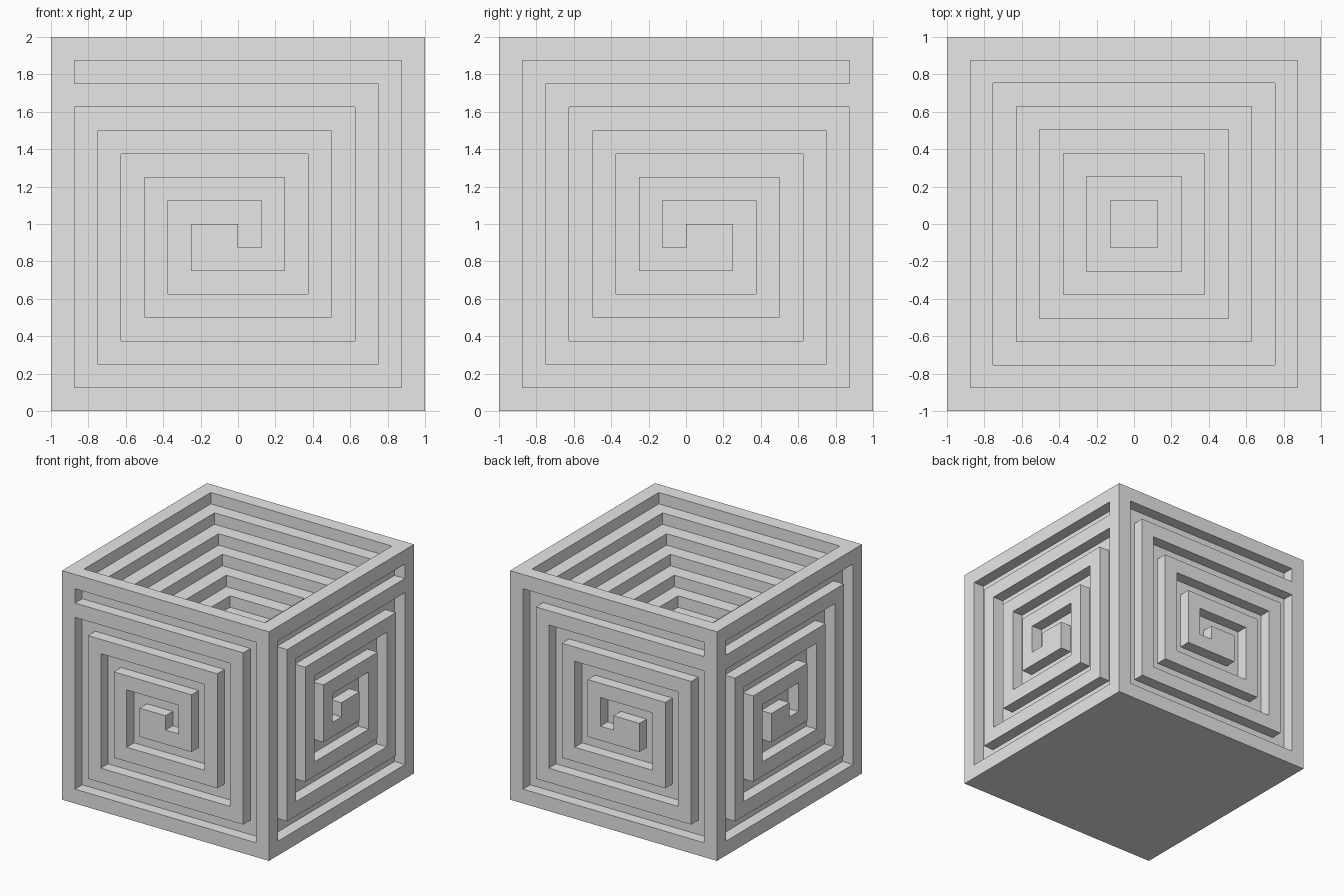
import bpy, bmesh
from mathutils import Vector

cube = bpy.data.objects.get("Cube")
if cube:
    bpy.data.objects.remove(cube, do_unlink=True)

GROOVE = 0.125   # groove width
DEPTH = 0.1      # groove depth and pit step height

grey = bpy.data.materials.new("plain grey")
grey.use_nodes = True
grey.diffuse_color = (0.8, 0.8, 0.8, 1)
grey.node_tree.nodes["Principled BSDF"].inputs["Base Color"].default_value = (0.8, 0.8, 0.8, 1)


def make_object(name, bm):
    bmesh.ops.recalc_face_normals(bm, faces=bm.faces)
    mesh = bpy.data.meshes.new(name)
    bm.to_mesh(mesh)
    bm.free()
    mesh.materials.append(grey)
    obj = bpy.data.objects.new(name, mesh)
    bpy.context.collection.objects.link(obj)
    return obj


# Cube body with a stepped square pit sunk into the top
bm = bmesh.new()
bmesh.ops.create_cube(bm, size=2)
bmesh.ops.translate(bm, vec=(0, 0, 1), verts=bm.verts)
floor = max(bm.faces, key=lambda f: f.calc_center_median().z)
size = 1.0
for half in (0.875, 0.755, 0.628, 0.505, 0.378, 0.255, 0.126):
    bmesh.ops.inset_region(bm, faces=[floor], thickness=size - half, use_even_offset=True)
    floor = bmesh.ops.extrude_discrete_faces(bm, faces=[floor])["faces"][0]
    bmesh.ops.translate(bm, vec=(0, 0, -DEPTH), verts=floor.verts)
    size = half
body = make_object("spiral_cube", bm)

# Centre line of the square spiral groove, from the outside inward
path = [Vector((-0.875, 0.8125))]
for r in (0.8125, 0.5625, 0.3125):
    path += [Vector(p) for p in ((r, r), (r, -r), (-r, -r), (-r, r - 2 * GROOVE))]
path += [Vector((0.0625, 0.0625)), Vector((0.0625, -0.125))]


def spiral_outline():
    """Widen the centre line into a closed mitred outline."""
    dirs = [(b - a).normalized() for a, b in zip(path, path[1:])]
    normals = [Vector((-d.y, d.x)) for d in dirs]
    left, right = [], []
    for i, p in enumerate(path):
        if i == 0:
            off = normals[0]
        elif i == len(path) - 1:
            off = normals[-1]
        else:
            off = normals[i - 1] + normals[i]
        left.append(p + off * GROOVE / 2)
        right.append(p - off * GROOVE / 2)
    return left + right[::-1]


def spiral_cutter(name, place):
    """Solid spiral from the groove bed to just outside the body."""
    bm = bmesh.new()
    face = bm.faces.new([bm.verts.new(place(p.x, p.y + 1, 1 - DEPTH)) for p in spiral_outline()])
    outward = Vector(place(0, 0, 2 * DEPTH))
    top = bmesh.ops.extrude_face_region(bm, geom=[face], use_keep_orig=True)["geom"]
    bmesh.ops.translate(bm, vec=outward, verts=[v for v in top if isinstance(v, bmesh.types.BMVert)])
    obj = make_object(name, bm)
    obj.hide_render = True
    return obj


# Carve one spiral into each of the four sides
sides = {
    "front": lambda u, z, d: (u, -d, z),
    "back": lambda u, z, d: (u, d, z),
    "left": lambda u, z, d: (d, -u, z),
    "right": lambda u, z, d: (-d, -u, z),
}
bpy.context.view_layer.objects.active = body
for side, place in sides.items():
    cutter = spiral_cutter(side + "_groove_cutter", place)
    mod = body.modifiers.new(side + "_groove", "BOOLEAN")
    mod.operation = "DIFFERENCE"
    mod.solver = "EXACT"
    mod.object = cutter
    bpy.ops.object.modifier_apply(modifier=mod.name)
    bpy.data.objects.remove(cutter, do_unlink=True)
